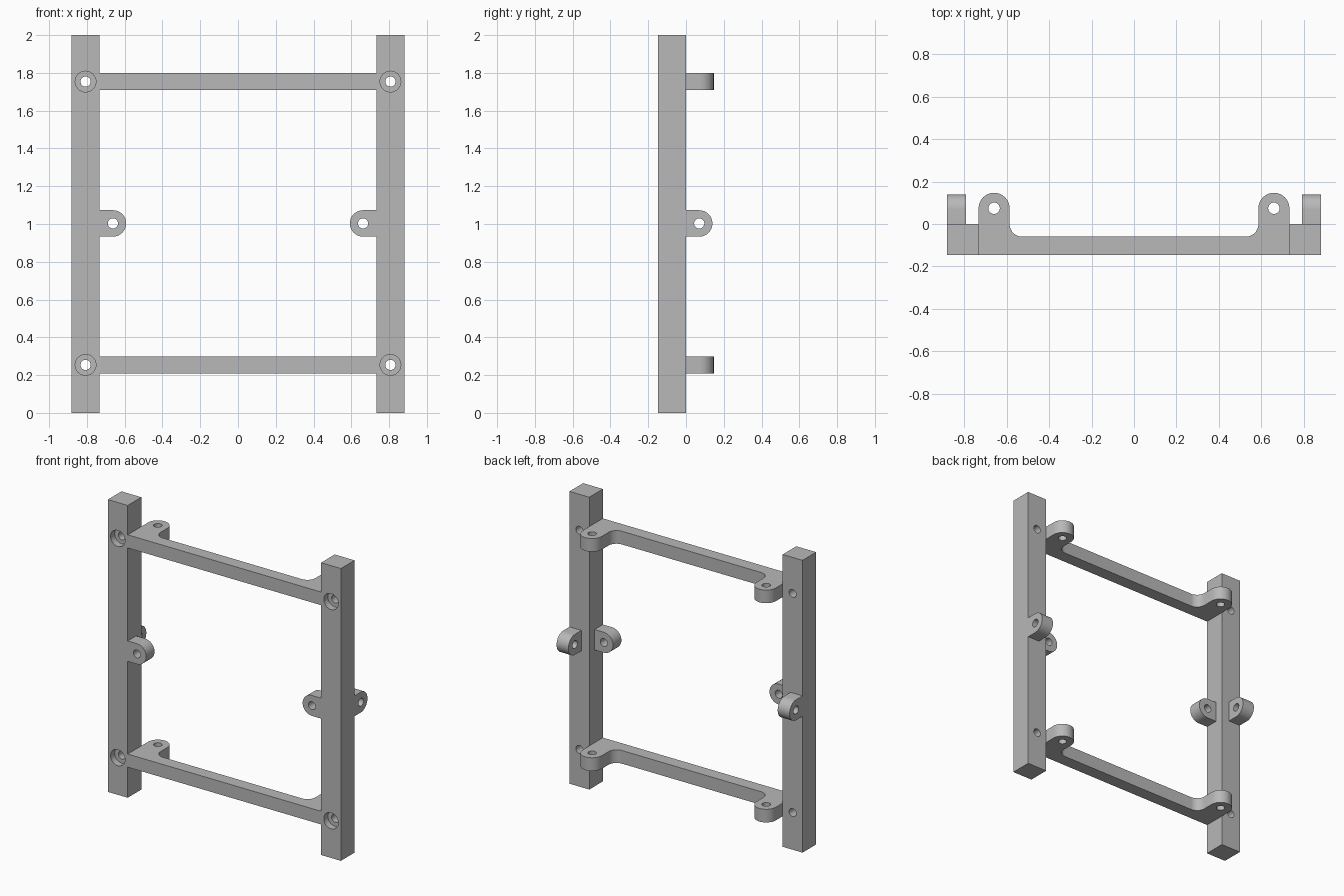
import bpy, bmesh
from math import cos, sin, pi
from mathutils import Vector

cube = bpy.data.objects.get("Cube")
if cube:
    bpy.data.objects.remove(cube, do_unlink=True)

grey = bpy.data.materials.new("plain grey")
grey.use_nodes = True
COLOUR = (0.48, 0.48, 0.48, 1)
grey.diffuse_color = COLOUR
grey.node_tree.nodes["Principled BSDF"].inputs["Base Color"].default_value = COLOUR

OUT, IN, DEPTH = 0.882, 0.732, 0.147   # post outer x, inner x, depth in y
THICK = 0.09                           # thickness of bars and tabs
HOLE, BORE = 0.027, 0.055              # screw hole and counterbore radii
BAR_Z = (0.254, 1.754)
TAB_Z, TAB_R = 1.003, 0.07


def arc(cx, cy, r, start, end, n=16):
    return [(cx + r * cos(start + (end - start) * i / n),
             cy + r * sin(start + (end - start) * i / n)) for i in range(n + 1)]


def prism(name, outline, axis, low, high):
    """Extrude a flat outline along an axis; outline uses the other two in order."""
    def place(p, w):
        c = list(p)
        c.insert("xyz".index(axis), w)
        return Vector(c)
    bm = bmesh.new()
    face = bm.faces.new([bm.verts.new(place(p, low)) for p in outline])
    new = bmesh.ops.extrude_face_region(bm, geom=[face])["geom"]
    bmesh.ops.translate(bm, verts=[v for v in new if isinstance(v, bmesh.types.BMVert)],
                        vec=place((0, 0), high - low))
    bmesh.ops.recalc_face_normals(bm, faces=bm.faces)
    mesh = bpy.data.meshes.new(name)
    bm.to_mesh(mesh)
    bm.free()
    mesh.materials.append(grey)
    obj = bpy.data.objects.new(name, mesh)
    bpy.context.collection.objects.link(obj)
    return obj


def drill(obj, centre, radius, axis, low, high):
    cutter = prism("cutter", arc(*centre, radius, 0, 2 * pi, 32)[:-1], axis, low, high)
    cutter.hide_render = True
    mod = obj.modifiers.new("hole", "BOOLEAN")
    mod.operation, mod.solver, mod.object = "DIFFERENCE", "EXACT", cutter
    bpy.context.view_layer.objects.active = obj
    bpy.ops.object.modifier_apply(modifier=mod.name)
    bpy.data.objects.remove(cutter, do_unlink=True)


def finish(obj):
    bpy.ops.object.select_all(action="DESELECT")
    obj.select_set(True)
    bpy.context.view_layer.objects.active = obj
    bpy.ops.object.shade_smooth_by_angle(angle=pi / 6)


for side, s in (("left", 1), ("right", -1)):
    # Upright post with counterbored screw holes from the front
    post = prism(side + "_post", [(s * IN, -DEPTH), (s * OUT, -DEPTH), (s * OUT, 0), (s * IN, 0)],
                 "z", 0, 2)
    for z in BAR_Z:
        centre = (s * (IN + OUT) / 2, z)
        drill(post, centre, BORE, "y", -0.2, -DEPTH + 0.045)
        drill(post, centre, HOLE, "y", -0.2, 0.05)
    finish(post)

    # Inner tab, flush with the front of the post
    cx = IN - TAB_R
    outline = [(IN, TAB_Z - TAB_R), (IN, TAB_Z + TAB_R)] + arc(cx, TAB_Z, TAB_R, pi / 2, 3 * pi / 2)
    tab = prism(side + "_inner_tab", [(s * x, z) for x, z in outline], "y", -DEPTH, -DEPTH + THICK)
    drill(tab, (s * cx, TAB_Z), HOLE, "y", -0.3, 0.1)
    finish(tab)

    # Rear tab, flush with the outside of the post
    outline = [(0, TAB_Z + TAB_R), (0, TAB_Z - TAB_R)] + arc(TAB_R, TAB_Z, TAB_R, -pi / 2, pi / 2)
    low, high = sorted((s * OUT, s * (OUT - THICK)))
    tab = prism(side + "_rear_tab", outline, "x", low, high)
    drill(tab, (TAB_R, TAB_Z), HOLE, "x", low - 0.1, high + 0.1)
    finish(tab)

# Crossbars with a rounded, filleted ear at each end
EAR_R, FILLET, BAR_BACK = 0.073, 0.06, -0.06
ear_x, ear_y = IN - EAR_R, DEPTH - EAR_R
half = [(IN, -DEPTH)] + arc(ear_x, ear_y, EAR_R, 0, pi)
half += arc(ear_x - EAR_R - FILLET, BAR_BACK + FILLET, FILLET, 0, -pi / 2, 10)
profile = half + [(-x, y) for x, y in reversed(half)]
for name, z in zip(("lower", "upper"), BAR_Z):
    bar = prism(name + "_crossbar", profile, "z", z - THICK / 2, z + THICK / 2)
    for s in (1, -1):
        drill(bar, (s * ear_x, ear_y), HOLE, "z", z - 0.1, z + 0.1)
    finish(bar)
